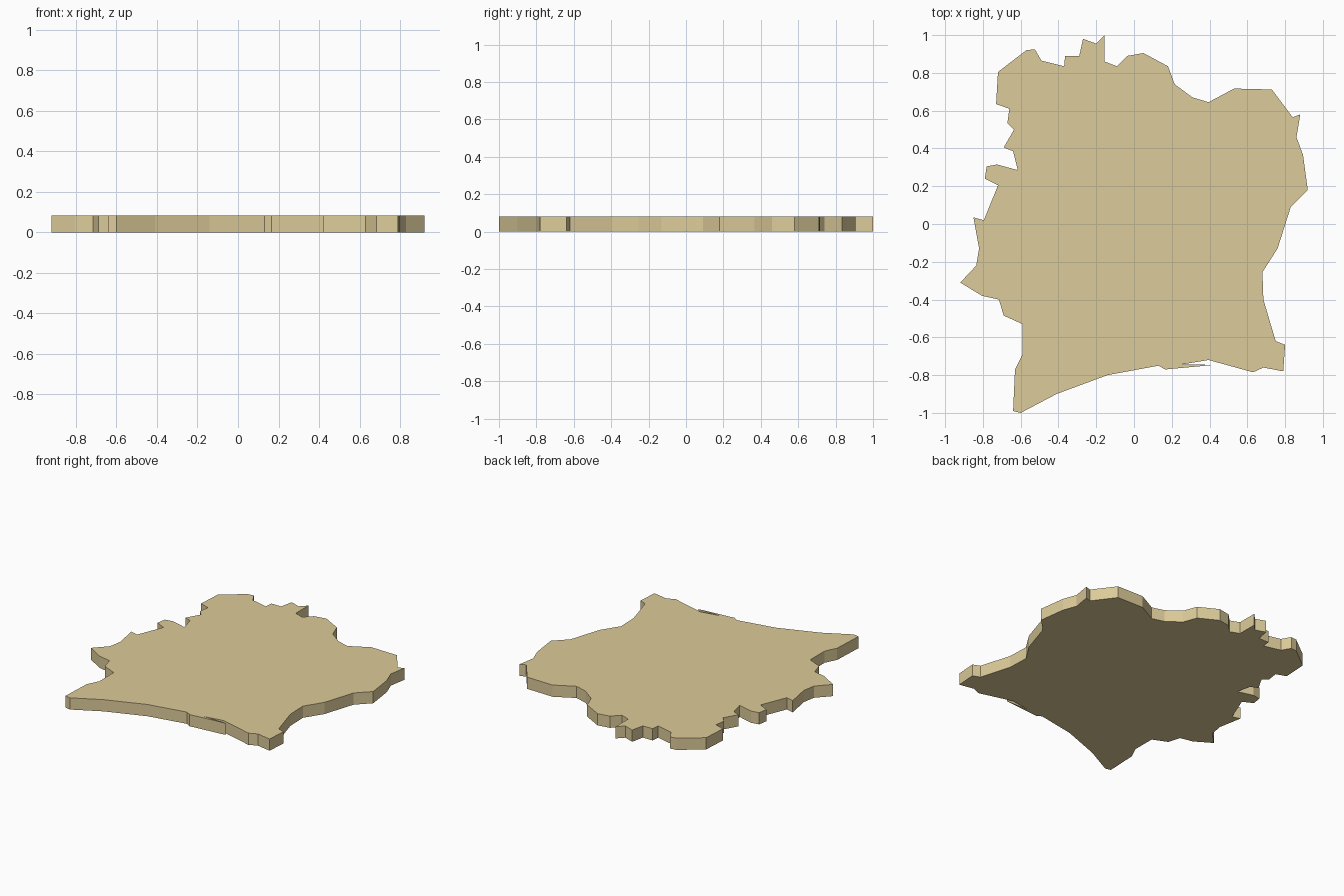
import bpy, bmesh

THICKNESS = 0.082

# Outline of the slab seen from above, clockwise, starting at the top peak
north_edge = [
    (-.155, 1), (-.155, .86), (-.09, .835), (-.035, .89), (.05, .905), (.18, .835),
    (.215, .74), (.31, .67), (.395, .645), (.53, .717), (.73, .712), (.84, .565)]
east_edge = [
    (.88, .58), (.86, .46), (.895, .365), (.92, .18), (.83, .09), (.76, -.13),
    (.68, -.255), (.685, -.4), (.75, -.62), (.8, -.64), (.79, -.78)]
# South edge includes the narrow inlet behind a thin spit
south_edge = [
    (.685, -.76), (.63, -.785), (.395, -.72), (.255, -.743), (.425, -.746),
    (.165, -.77), (.13, -.75), (-.14, -.8), (-.41, -.9), (-.6, -1), (-.64, -.99)]
west_edge = [
    (-.63, -.77), (-.59, -.69), (-.59, -.53), (-.69, -.485), (-.715, -.4),
    (-.805, -.38), (-.92, -.31), (-.835, -.22), (-.82, -.13), (-.85, .035),
    (-.795, .02), (-.72, .205), (-.79, .24), (-.78, .305), (-.725, .315),
    (-.615, .285), (-.64, .385), (-.69, .405), (-.635, .5), (-.67, .535),
    (-.66, .61), (-.73, .635), (-.72, .805)]
northwest_edge = [
    (-.57, .92), (-.525, .925), (-.49, .865), (-.37, .835), (-.365, .89),
    (-.29, .89), (-.27, .98), (-.2, .955)]
outline = north_edge + east_edge + south_edge + west_edge + northwest_edge

# Flat face extruded straight up into a slab
bm = bmesh.new()
base = bm.faces.new([bm.verts.new((x, y, 0)) for x, y in outline])
top = bmesh.ops.extrude_face_region(bm, geom=[base], use_keep_orig=True)["geom"]
bmesh.ops.translate(bm, vec=(0, 0, THICKNESS),
                    verts=[g for g in top if isinstance(g, bmesh.types.BMVert)])
bmesh.ops.recalc_face_normals(bm, faces=bm.faces)

mesh = bpy.data.meshes.new("map_slab")
bm.to_mesh(mesh)
bm.free()
slab = bpy.data.objects.new("map_slab", mesh)
bpy.context.collection.objects.link(slab)

# Sand colour
sand = bpy.data.materials.new("sand")
sand.diffuse_color = (0.72, 0.60, 0.32, 1)
mesh.materials.append(sand)
